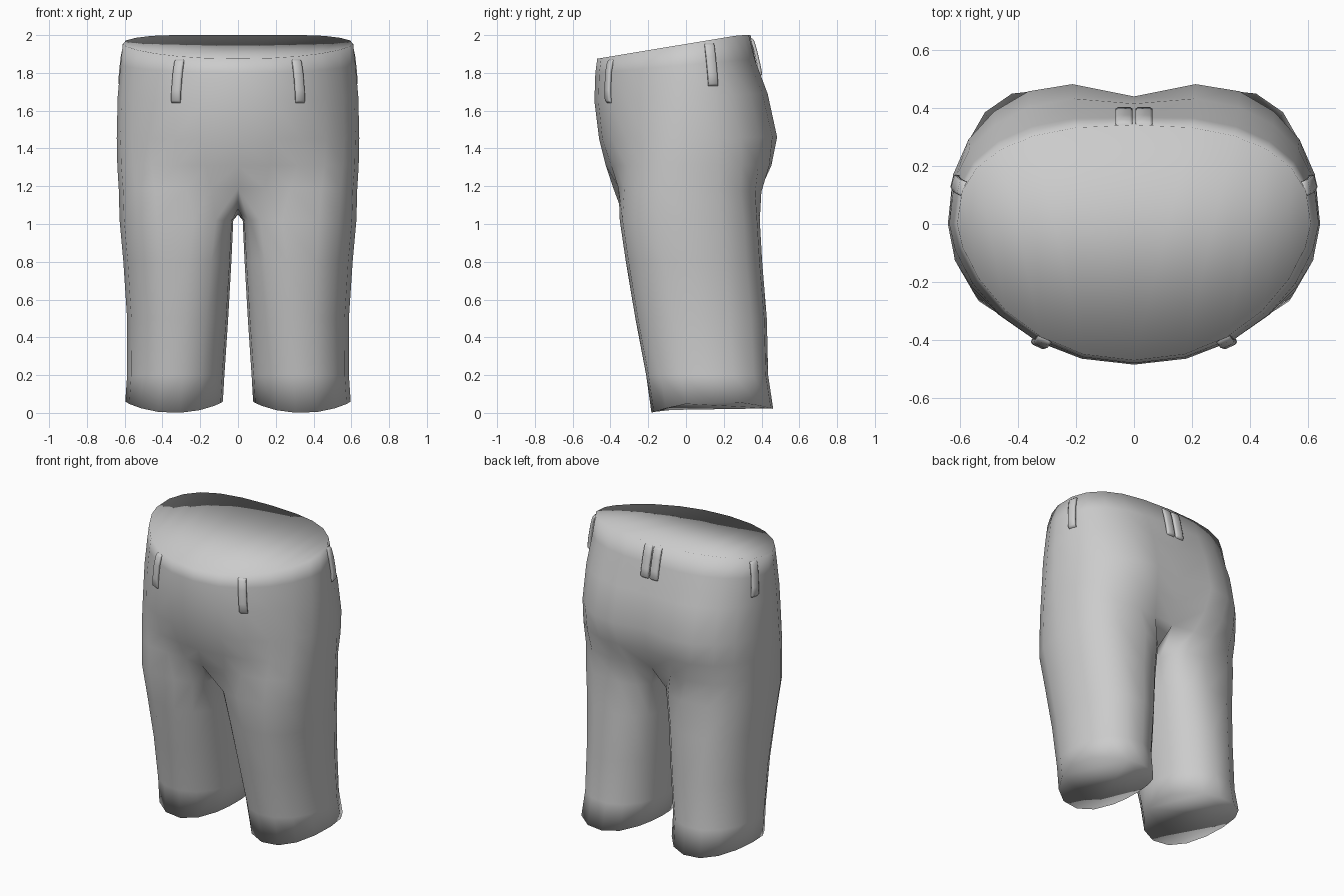
import bpy, bmesh
from math import sin, cos, radians, copysign
from mathutils import Vector
from mathutils.bvhtree import BVHTree

if "Cube" in bpy.data.objects:
    bpy.data.objects.remove(bpy.data.objects["Cube"])

K = 12      # segments on the outer side of each half
INNER = 3   # extra points on the inner thigh


def spow(v, p):
    return copysign(abs(v) ** p, v)


def finish(bm, name):
    bmesh.ops.recalc_face_normals(bm, faces=bm.faces)
    for f in bm.faces:
        f.smooth = True
    me = bpy.data.meshes.new(name)
    bm.to_mesh(me)
    ob = bpy.data.objects.new(name, me)
    bpy.context.collection.objects.link(ob)
    m = ob.modifiers.new("Mirror", 'MIRROR')
    m.use_clip = True
    m.merge_threshold = 0.001
    return ob


# Hip rings: front z, back z, half width, front y, back y, seat cleft, front taper
HIPS = [(1.875, 2.00, .61, -.47, .342, 0, 1.3),
        (1.80, 1.87, .622, -.48, .378, .01, 1.3),
        (1.65, 1.69, .637, -.485, .455, .04, 1.25),
        (1.45, 1.46, .642, -.46, .515, .075, 1.1),
        (1.31, 1.31, .642, -.425, .505, .085, .95),
        (1.19, 1.17, .637, -.385, .43, .06, .85)]
# Leg rings: z, inner x, outer x, front y, back y, outer and inner roundness
LEGS = [(1.02, .025, .627, -.352, .392, .9, .55),
        (.80, .035, .607, -.32, .405, .93, .7),
        (.50, .052, .587, -.27, .43, .95, .85),
        (.20, .072, .587, -.213, .437, .95, .95),
        (.00, .08, .597, -.185, .464, .95, .95)]


def hip_ring(zf, zb, w, yf, yb, cleft, pf):
    pts = []
    for i in range(K + 1):
        t = radians(-90 + 180 * i / K)
        x = w * cos(t) ** (.93 if t < 0 else .82) if 0 < i < K else 0
        y = abs(yf) * spow(sin(t), pf) if t < 0 else yb * spow(sin(t), .82)
        if t > 0:
            y -= cleft * max(0, 1 - x / .28)
        k = (y - yf) / (yb - yf)
        pts.append(Vector((x, y, zf + (zb - zf) * min(1, k * 1.08))))
    return pts


def leg_ring(z, xi, xo, yf, yb, p_out, p_in):
    degs = [-145 + 290 * i / K for i in range(K + 1)]
    degs += [145 + 70 * (i + 1) / (INNER + 1) for i in range(INNER)]
    pts = []
    for d in degs:
        c, s = cos(radians(d)), sin(radians(d))
        p = p_out if c > 0 else p_in
        dz = (.05 * c * c + .01 * (1 + s)) if z == 0 else 0
        pts.append(Vector(((xi + xo) / 2 + (xo - xi) / 2 * spow(c, p),
                           (yf + yb) / 2 + (yb - yf) / 2 * spow(s, p), z + dz)))
    return pts


# Shorts body: one half, mirrored
hips = [hip_ring(*h) for h in HIPS]
thigh = leg_ring(*LEGS[0])
for ring, blend in ((hips[-1], .6), (hips[-2], .2)):     # ease the hips into the thigh
    for i in range(1, K):
        q = thigh[i].copy()
        q.z = ring[i].z
        q.y *= 1.05
        ring[i] = ring[i].lerp(q, blend)

bm = bmesh.new()
rings = [[bm.verts.new(p) for p in h] for h in hips]
for a, b in zip(rings, rings[1:]):
    for i in range(K):
        bm.faces.new((a[i], a[i + 1], b[i + 1], b[i]))
for i in range(K // 2):                                  # waist cap, bridged side to side
    a, j = rings[0], K - i
    quad = (a[i], a[i + 1], a[j - 1], a[j])
    bm.faces.new(quad[:2] + quad[3:] if a[i + 1] is a[j - 1] else quad)
crotch = [bm.verts.new((0, y, z)) for y, z in ((.22, 1.08), (0, 1.05), (-.22, 1.08))]
prev = rings[-1] + crotch
for spec in LEGS:
    cur = [bm.verts.new(p) for p in leg_ring(*spec)]
    n = len(cur)
    for i in range(n):
        j = (i + 1) % n
        bm.faces.new((prev[i], prev[j], cur[j], cur[i]))
    prev = cur
bm.faces.new(prev)                                       # hem cap
tree = BVHTree.FromBMesh(bm)
finish(bm, "shorts_body")
bm.free()


# Belt loops: arched straps laid on the body surface
def belt_loop(name, top, bottom, outward, width=.052):
    out = Vector(outward).normalized()
    side = out.cross(Vector((0, 0, 1))).normalized() * width / 2
    bm = bmesh.new()
    rows = []
    for f, lift in ((0, .002), (.05, .014), (.3, .02), (.7, .02), (.94, .016), (1, .002)):
        p = Vector(top).lerp(Vector(bottom), f)
        hit = tree.ray_cast(p + out, -out)[0] or p
        rows.append([bm.verts.new(hit + side * s + out * o) for s, o in
                     ((-1, lift - .018), (-1, lift - .006), (-.7, lift),
                      (.7, lift), (1, lift - .006), (1, lift - .018))])
    for a, b in zip(rows, rows[1:]):
        for i in range(6):
            j = (i + 1) % 6
            bm.faces.new((a[i], a[j], b[j], b[i]))
    bm.faces.new(rows[0])
    bm.faces.new(rows[-1])
    finish(bm, name)
    bm.free()


belt_loop("front_belt_loops", (.31, -.4, 1.87), (.325, -.4, 1.64), (.45, -1, 0))
belt_loop("side_belt_loops", (.6, .125, 1.955), (.6, .14, 1.73), (1, .25, 0))
belt_loop("back_belt_loops", (.034, .36, 1.985), (.034, .38, 1.78), (0, 1, 0), .058)
